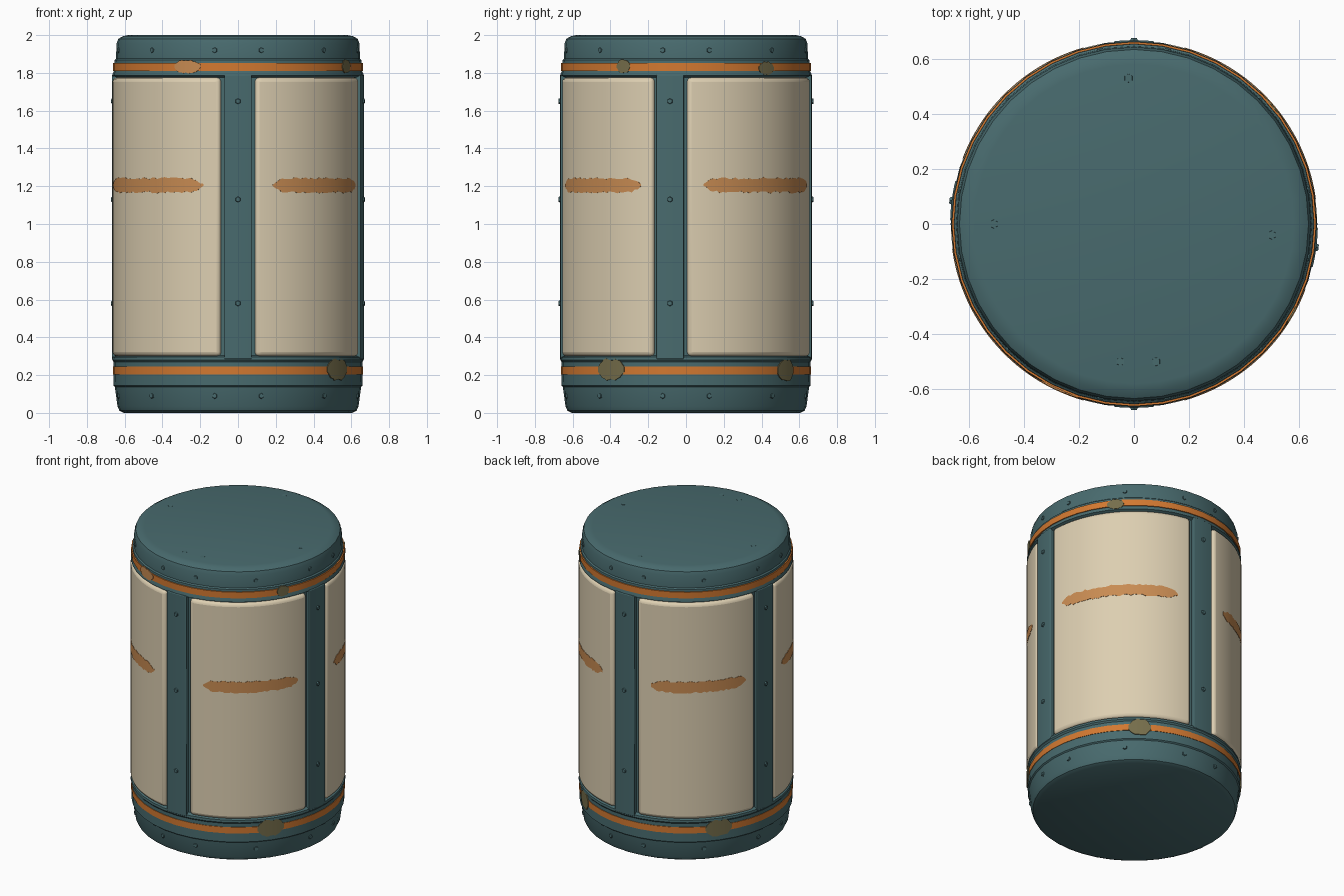
import bpy, bmesh, math, random
from math import radians, cos, sin, pi
from mathutils import Matrix, Vector

random.seed(4)
if "Cube" in bpy.data.objects:
    bpy.data.objects.remove(bpy.data.objects["Cube"])


def material(name, rgb):
    m = bpy.data.materials.new(name)
    m.use_nodes = True
    m.diffuse_color = (*rgb, 1)
    m.node_tree.nodes["Principled BSDF"].inputs["Base Color"].default_value = (*rgb, 1)
    return m


TEAL = material("teal paint", (0.065, 0.145, 0.155))
CREAM = material("cream panel", (0.72, 0.62, 0.44))
ORANGE = material("orange trim", (0.65, 0.19, 0.03))
STRIPE = material("faded orange stripe", (0.58, 0.26, 0.085))
WORN = material("worn olive", (0.18, 0.155, 0.07))


def finish(bm, name, mat, bevel=0.0, segments=3):
    bmesh.ops.recalc_face_normals(bm, faces=bm.faces)
    mesh = bpy.data.meshes.new(name)
    bm.to_mesh(mesh)
    bm.free()
    mesh.materials.append(mat)
    ob = bpy.data.objects.new(name, mesh)
    bpy.context.collection.objects.link(ob)
    bpy.context.view_layer.objects.active = ob
    for other in bpy.context.selected_objects:
        other.select_set(False)
    ob.select_set(True)
    if bevel:
        mod = ob.modifiers.new("soft edges", "BEVEL")
        mod.width, mod.segments = bevel, segments
        mod.limit_method, mod.angle_limit = "ANGLE", radians(40)
    bpy.ops.object.shade_smooth_by_angle(angle=radians(35))
    return ob


def lathe(name, profile, mat, steps=40):
    bm = bmesh.new()
    verts = [bm.verts.new((r, 0, z)) for r, z in profile]
    edges = [bm.edges.new(pair) for pair in zip(verts, verts[1:])]
    bmesh.ops.spin(bm, geom=verts + edges, cent=(0, 0, 0), axis=(0, 0, 1),
                   angle=2 * pi, steps=steps)
    bmesh.ops.remove_doubles(bm, verts=bm.verts, dist=1e-5)
    return finish(bm, name, mat)


def arc_block(name, a0, a1, lo, hi, r0, r1, mat, bevel=0.0, step=3.0):
    """Curved slab between two angles; lo and hi give its edges along the arc."""
    bm = bmesh.new()
    n = max(4, round((a1 - a0) / step))
    rings = []
    for i in range(n + 1):
        t = i / n
        a = radians(a0 + (a1 - a0) * t)
        z0, z1 = lo(t), hi(t)
        rings.append([bm.verts.new((r * cos(a), r * sin(a), z))
                      for r, z in ((r0, z0), (r1, z0), (r1, z1), (r0, z1))])
    for p, q in zip(rings, rings[1:]):
        for k in range(4):
            j = (k + 1) % 4
            bm.faces.new((p[k], p[j], q[j], q[k]))
    bm.faces.new(rings[0])
    bm.faces.new(rings[-1])
    return finish(bm, name, mat, bevel)


def flat(z):
    return lambda t: z


def blob(z, half, sign, power, jitter):
    """Edge of a painted mark with rounded ends and a rough outline."""
    return lambda t: z + sign * (half * max(0.2, 1 - abs(2 * t - 1) ** power)
                                 + random.uniform(-jitter, jitter))


# Drum with end caps and rails
lathe("drum_body", [
    (0, 0), (0.605, 0), (0.628, 0.012), (0.638, 0.035), (0.652, 0.138),
    (0.66, 0.145), (0.658, 0.27), (0.666, 0.28), (0.664, 0.295), (0.642, 0.305),
    (0.642, 1.775), (0.664, 1.785), (0.664, 1.795), (0.656, 1.81), (0.654, 1.868),
    (0.646, 1.875), (0.643, 1.955), (0.634, 1.98), (0.61, 1.994), (0.58, 2.0),
    (0, 2.0)], TEAL)

# Orange trim rings
for name, z in (("lower_trim", 0.225), ("upper_trim", 1.832)):
    lathe(name, [(0.652, z - 0.021), (0.662, z - 0.021), (0.662, z + 0.021),
                 (0.652, z + 0.021)], ORANGE)

# Cream panels and their painted stripes, repeated on the opposite side
for half, turn in (("first", 0), ("second", 180)):
    for kind, a0, a1, s0, s1 in (("narrow", -82, -15, -74, -21),
                                 ("wide", 0.5, 82, 8, 74)):
        arc_block(f"{half}_{kind}_panel", a0 + turn, a1 + turn, flat(0.30),
                  flat(1.775), 0.62, 0.665, CREAM, bevel=0.026)
        arc_block(f"{half}_{kind}_stripe", s0 + turn, s1 + turn,
                  blob(1.205, 0.037, -1, 12, 0.006), blob(1.205, 0.037, 1, 12, 0.006),
                  0.662, 0.667, STRIPE, step=1.5)

# Vertical ribs between the panels
RIBS = {"front": -90, "left": -7.3, "back": 90, "right": 172.7}
for side, a in RIBS.items():
    arc_block(side + "_rib", a - 6.3, a + 6.3, flat(0.285), flat(1.79),
              0.63, 0.668, TEAL, bevel=0.005)

# Worn patches across the trim
for i, (a, z, width) in enumerate([(-37, 0.23, 15), (53, 0.225, 12), (143, 0.23, 15),
                                   (246, 1.833, 13), (-30, 1.835, 7), (40, 1.825, 9)]):
    size = 0.055 if z < 1 else 0.033
    arc_block(f"worn_patch_{i + 1}", a - width / 2, a + width / 2,
              blob(z, size, -1, 4, 0.004), blob(z, size, 1, 4, 0.004),
              0.658, 0.6645, WORN if i != 3 else STRIPE, step=1.2)


# Rivets on the ribs, cap rims and lid
def add_rivet(bm, point, normal, radius=0.018):
    turn = Vector(normal).to_track_quat("Z", "Y").to_matrix().to_4x4()
    bmesh.ops.create_cone(bm, cap_ends=True, segments=6, radius1=radius,
                          radius2=radius * 0.7, depth=0.016,
                          matrix=Matrix.Translation(point) @ turn)


bm = bmesh.new()
for a in RIBS.values():
    out = Vector((cos(radians(a)), sin(radians(a)), 0))
    for z in (0.58, 1.13, 1.65):
        add_rivet(bm, out * 0.668 + Vector((0, 0, z)), out)
finish(bm, "rib_rivets", TEAL)

bm = bmesh.new()
for quarter in range(4):
    for offset in (-11, 11, 45):
        a = radians(quarter * 90 + offset)
        out = Vector((cos(a), sin(a), 0))
        for r, z in ((0.643, 0.09), (0.641, 1.92)):
            add_rivet(bm, out * r + Vector((0, 0, z)), out)
finish(bm, "rim_rivets", TEAL)

bm = bmesh.new()
for x, y in ((-0.02, 0.53), (-0.51, 0), (0.5, -0.04), (-0.05, -0.5), (0.08, -0.5)):
    add_rivet(bm, Vector((x, y, 1.993)), (0, 0, 1), 0.022)
finish(bm, "lid_rivets", TEAL)
